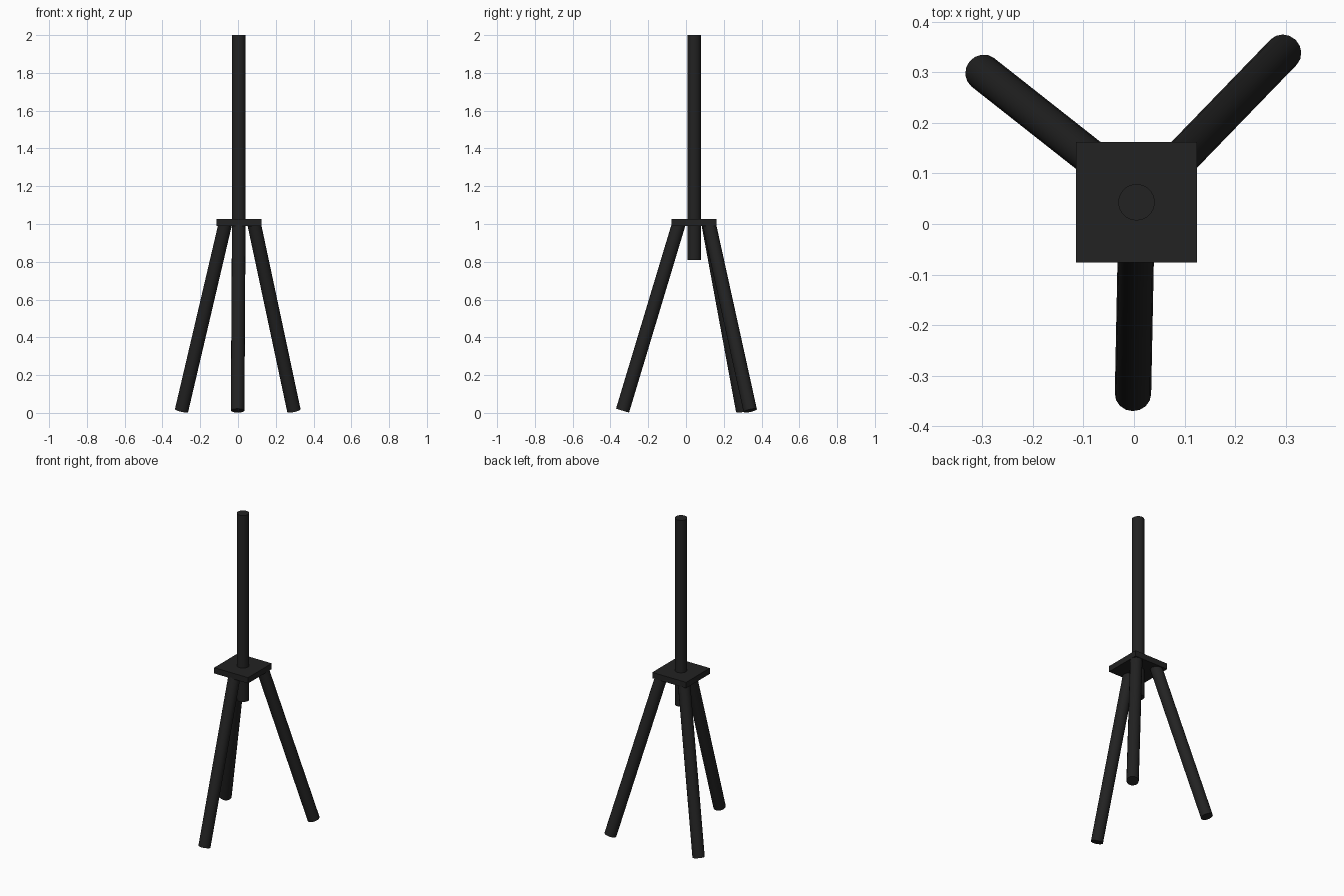
import bpy
from mathutils import Vector

if "Cube" in bpy.data.objects:
    bpy.data.objects.remove(bpy.data.objects["Cube"])

black = bpy.data.materials.new("matte black")
black.diffuse_color = (0.016, 0.016, 0.016, 1)
black.use_nodes = True
black.node_tree.nodes["Principled BSDF"].inputs["Base Color"].default_value = black.diffuse_color
RADIUS = 0.036


def rod(name, bottom, top, sides):
    """Straight cylinder between two points."""
    a, b = Vector(bottom), Vector(top)
    d = b - a
    bpy.ops.mesh.primitive_cylinder_add(
        vertices=sides, radius=RADIUS, depth=d.length, location=(a + b) / 2,
        rotation=d.to_track_quat('Z', 'Y').to_euler())
    ob = bpy.context.object
    ob.name = name
    ob.data.materials.append(black)
    bpy.ops.object.shade_smooth_by_angle()
    return ob


# Centre pole, passing through the plate
rod("centre_pole", (0.005, 0.043, 0.81), (0.005, 0.043, 2.0), 32)

# Square mounting plate
bpy.ops.mesh.primitive_cube_add(size=1, location=(0.005, 0.043, 1.008))
plate = bpy.context.object
plate.name = "mounting_plate"
plate.scale = (0.239, 0.239, 0.037)
plate.data.materials.append(black)

# Three splayed legs: foot xy, top xy
legs = {
    "front_leg": ((-0.002, -0.336), (0.004, -0.039)),
    "back_left_leg": ((-0.299, 0.300), (-0.068, 0.118)),
    "back_right_leg": ((0.296, 0.340), (0.086, 0.123)),
}
for name, (foot, top) in legs.items():
    rod(name, (*foot, 0.012), (*top, 0.998), 16)
